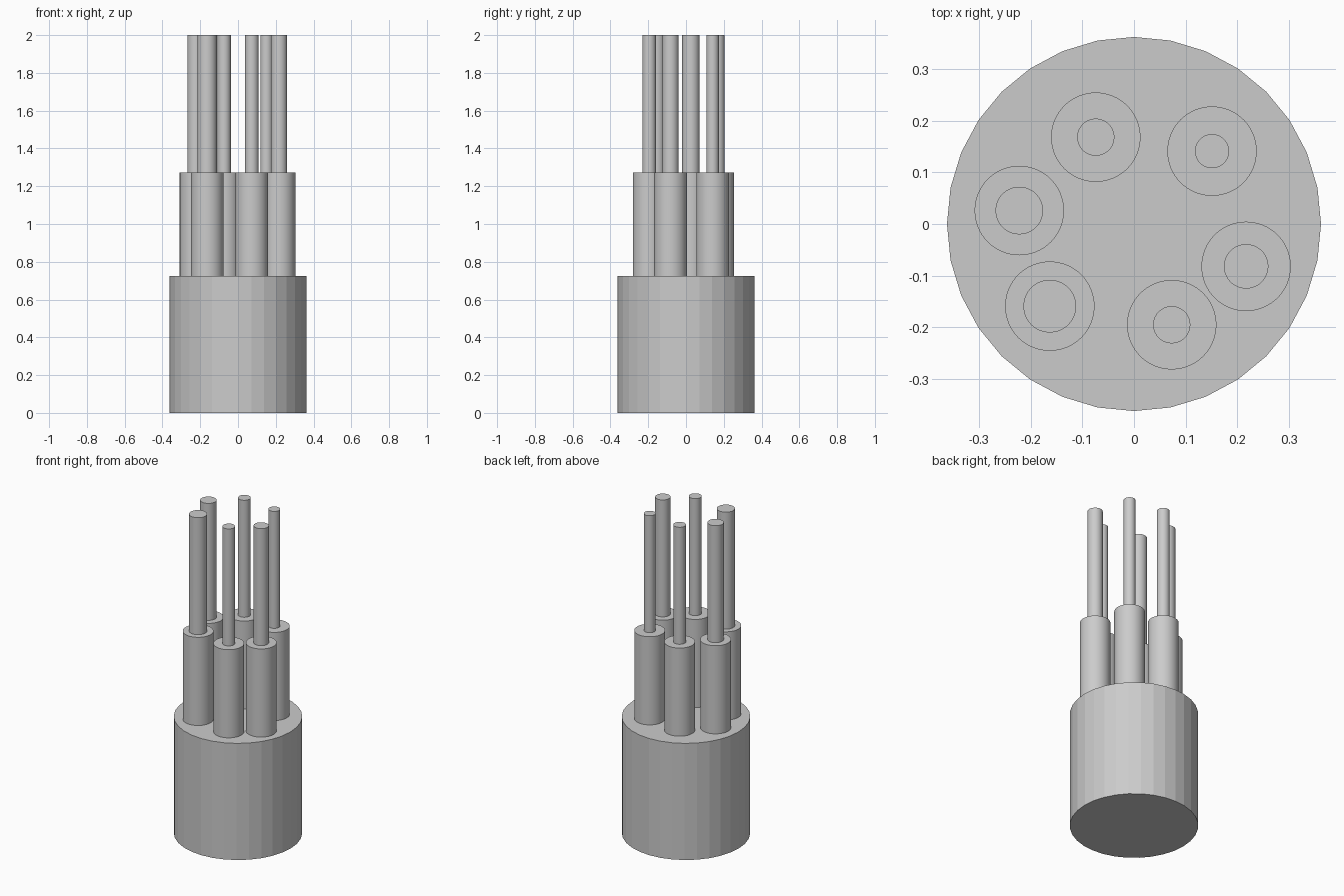
import bpy

if "Cube" in bpy.data.objects:
    bpy.data.objects.remove(bpy.data.objects["Cube"])


def cylinder(name, x, y, radius, z0, z1, sides, smooth):
    bpy.ops.mesh.primitive_cylinder_add(
        vertices=sides, radius=radius, depth=z1 - z0,
        location=(x, y, (z0 + z1) / 2))
    obj = bpy.context.object
    obj.name = name
    if smooth:
        bpy.ops.object.shade_smooth_by_angle()
    return obj


JACKET_TOP, INSULATION_TOP, CORE_TOP = 0.725, 1.273, 2.0

# Thick outer jacket, faceted
cylinder("outer_jacket", 0, 0, 0.362, 0, JACKET_TOP, 32, False)

# Six insulated wires: x, y, core radius
wires = [
    (-0.074, 0.168, 0.036),
    (0.151, 0.141, 0.033),
    (-0.222, 0.026, 0.046),
    (-0.163, -0.159, 0.051),
    (0.073, -0.195, 0.036),
    (0.217, -0.082, 0.043),
]
for i, (x, y, r) in enumerate(wires, 1):
    # Insulation sleeve, seated slightly in the jacket
    cylinder(f"wire_insulation_{i}", x, y, 0.0865, JACKET_TOP - 0.01, INSULATION_TOP, 64, True)
    # Bare conductor, seated slightly in the sleeve
    cylinder(f"wire_core_{i}", x, y, r, INSULATION_TOP - 0.01, CORE_TOP, 64, True)
